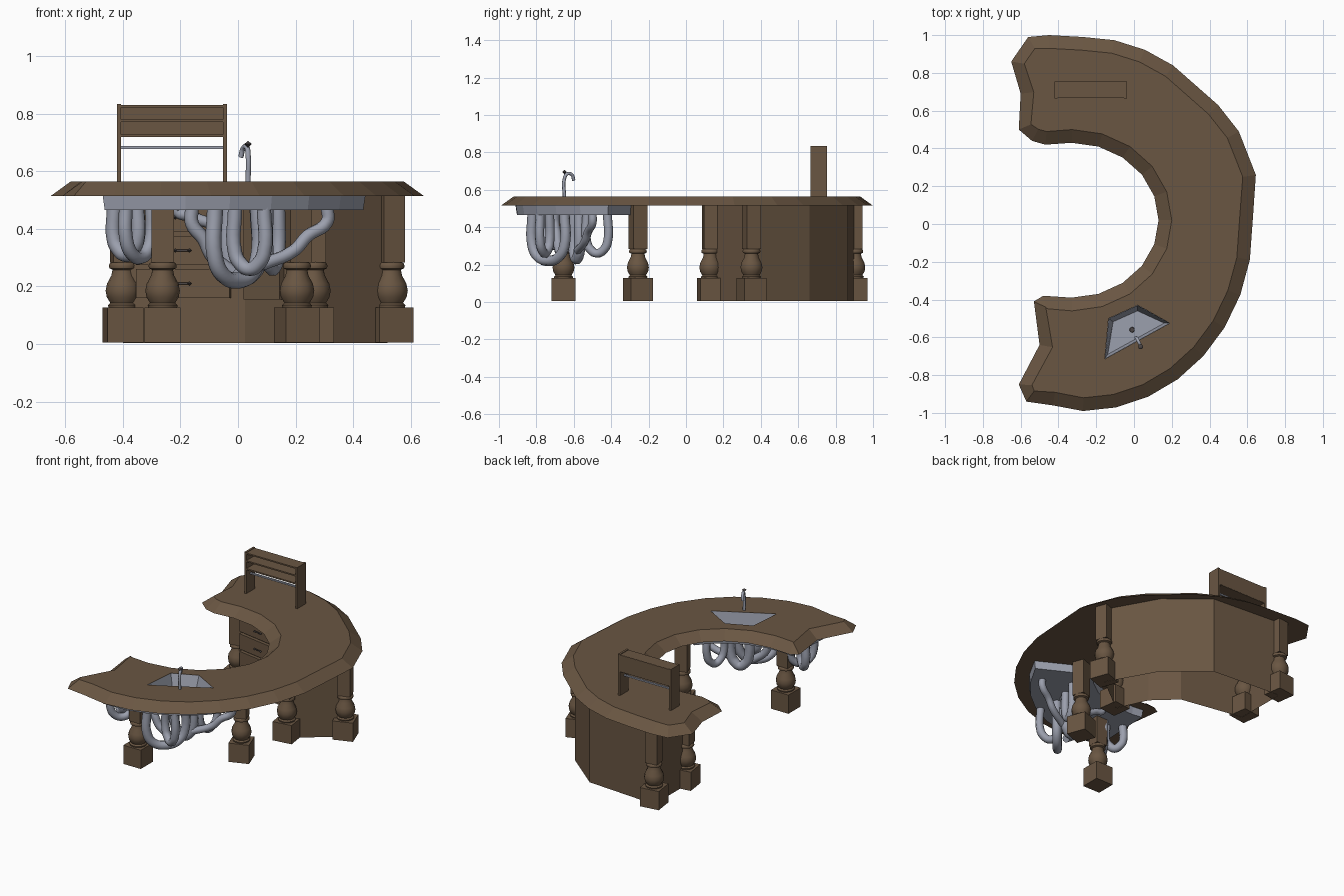
import bpy, bmesh, math
from mathutils import Vector, Matrix

if "Cube" in bpy.data.objects:
    bpy.data.objects.remove(bpy.data.objects["Cube"], do_unlink=True)


def make_material(name, color):
    mat = bpy.data.materials.new(name)
    mat.use_nodes = True
    rgba = (*color, 1)
    mat.diffuse_color = rgba
    mat.node_tree.nodes["Principled BSDF"].inputs["Base Color"].default_value = rgba
    return mat


wood = make_material("brown wood", (.143, .093, .055))
metal = make_material("grey metal", (.33, .35, .42))
dark = make_material("dark metal", (.07, .06, .06))


def activate(obj):
    bpy.ops.object.select_all(action="DESELECT")
    obj.select_set(True)
    bpy.context.view_layer.objects.active = obj


def finish(bm, name, mat, smooth=False):
    bmesh.ops.recalc_face_normals(bm, faces=bm.faces)
    mesh = bpy.data.meshes.new(name)
    bm.to_mesh(mesh)
    bm.free()
    obj = bpy.data.objects.new(name, mesh)
    bpy.context.collection.objects.link(obj)
    mesh.materials.append(mat)
    if smooth:
        activate(obj)
        bpy.ops.object.shade_smooth_by_angle(angle=math.radians(40))
    return obj


def arc(center, radii, start, end, steps):
    """Points along part of an ellipse, angles in degrees."""
    points = []
    for i in range(steps + 1):
        angle = math.radians(start + (end - start) * i / steps)
        points.append((center[0] + radii[0] * math.cos(angle),
                       center[1] + radii[1] * math.sin(angle)))
    return points


def inset(points, amount):
    """Move a counter-clockwise outline inwards."""
    result = []
    for i, point in enumerate(points):
        here = Vector(point)
        before = (here - Vector(points[i - 1])).normalized()
        after = (Vector(points[(i + 1) % len(points)]) - here).normalized()
        along = (before + after).normalized()
        result.append(tuple(here + Vector((-along.y, along.x)) * amount))
    return result


def prism(name, low, high, bottom_z, top_z, mat, bottom=True, top=True):
    bm = bmesh.new()
    lower = [bm.verts.new((x, y, bottom_z)) for x, y in low]
    upper = [bm.verts.new((x, y, top_z)) for x, y in high]
    for i in range(len(lower)):
        bm.faces.new((lower[i - 1], lower[i], upper[i], upper[i - 1]))
    if bottom:
        bm.faces.new(lower[::-1])
    if top:
        bm.faces.new(upper)
    return finish(bm, name, mat)


def box(name, center, size, mat, angle=0):
    bm = bmesh.new()
    place = Matrix.Translation(center) @ Matrix.Rotation(angle, 4, "Z") @ Matrix.Diagonal((*size, 1))
    bmesh.ops.create_cube(bm, size=1, matrix=place)
    return finish(bm, name, mat)


def lathe(name, profile, x, y, mat, steps=14):
    bm = bmesh.new()
    verts = [bm.verts.new((radius, 0, z)) for radius, z in profile]
    edges = [bm.edges.new(pair) for pair in zip(verts, verts[1:])]
    bmesh.ops.spin(bm, geom=verts + edges, cent=(0, 0, 0), axis=(0, 0, 1),
                   angle=math.tau, steps=steps)
    bmesh.ops.remove_doubles(bm, verts=bm.verts, dist=.0005)
    bmesh.ops.translate(bm, verts=bm.verts, vec=(x, y, 0))
    return finish(bm, name, mat, True)


def tube(name, points, radius, mat):
    curve = bpy.data.curves.new(name, "CURVE")
    curve.dimensions = "3D"
    curve.bevel_depth = radius
    curve.bevel_resolution = 2
    curve.resolution_u = 5
    curve.use_fill_caps = True
    spline = curve.splines.new("BEZIER")
    spline.bezier_points.add(len(points) - 1)
    for knot, point in zip(spline.bezier_points, points):
        knot.co = point
        knot.handle_left_type = knot.handle_right_type = "AUTO"
    obj = bpy.data.objects.new(name, curve)
    bpy.context.collection.objects.link(obj)
    curve.materials.append(mat)
    activate(obj)
    bpy.ops.object.convert(target="MESH")
    bpy.ops.object.shade_smooth_by_angle(angle=math.radians(50))


def cut(obj, cutter):
    mod = obj.modifiers.new("opening", "BOOLEAN")
    mod.operation = "DIFFERENCE"
    mod.solver = "EXACT"
    mod.object = cutter
    activate(obj)
    bpy.ops.object.modifier_apply(modifier=mod.name)


# Crescent counter with a sloping rim, a bulge on its back left and ragged ends
under, surface = .515, .565
outer_center, inner_center = (-.27, 0), (-.33, .02)
outer_radii = (.9, .99)
bulge = [(.63, .04), (.645, .26), (.555, .49), (.445, .63)]
back_end = [(-.45, 1), (-.56, .99), (-.65, .86), (-.6, .69), (-.61, .5), (-.54, .44), (-.47, .42)]
front_end = [(-.48, -.38), (-.53, -.41), (-.5, -.64), (-.61, -.85), (-.57, -.94), (-.43, -.96)]
outline = (arc(outer_center, outer_radii, -90, -11, 7) + bulge
           + arc(outer_center, outer_radii, 58, 90, 3) + back_end
           + arc(inner_center, (.46, .41), 90, -90, 10) + front_end)
counter = prism("counter", outline, inset(outline, .07), under, surface, wood)

# Metal tray under the sink end
tray_outline = (arc(outer_center, (.8, .915), -95, -27, 6)
                + arc(inner_center, (.53, .48), -33, -95, 5) + [(-.45, -.45), (-.47, -.85)])
tray = prism("sink_tray", inset(tray_outline, .008), tray_outline, .465, under, metal)

# Sunken basin with tapered walls
rim = [(-.135, -.5), (-.155, -.715), (.19, -.525), (.02, -.43)]
basin_floor = .48
cutter = prism("basin_cutter", rim, rim, basin_floor - .005, 1, metal)
for part in (counter, tray):
    cut(part, cutter)
bpy.data.objects.remove(cutter, do_unlink=True)
basin = prism("basin", inset(rim, .03), inset(rim, .001), basin_floor, surface - .001, metal, top=False)
basin.data.flip_normals()
lathe("drain", [(0, .484), (.012, .484), (.014, basin_floor)], -.01, -.56, dark)

# Faucet
tap_x, tap_y = .035, -.65
tube("faucet_spout", [(tap_x, tap_y, surface), (tap_x, tap_y, .66), (.03, -.635, .685),
                      (.018, -.61, .68), (.01, -.6, .65)], .009, metal)
lathe("faucet_knob", [(0, .682), (.013, .695), (0, .706)], tap_x, tap_y, dark)

# Turned legs: foot block, turned vase, square post
vase = [(.05, .125), (.052, .135), (.044, .143), (.056, .163), (.06, .185), (.055, .21),
        (.04, .238), (.036, .258), (.047, .263), (.049, .272), (.046, .28), (.038, .285)]
legs = [(-.262, -.655, 0), (.205, -.257, 20), (.262, .13, 8), (.53, .35, 20),
        (-.4, .57, 8), (-.4, .9, 8)]
for x, y, turn in legs:
    angle = math.radians(turn)
    box("leg_foot", (x, y, .066), (.126, .126, .122), wood, angle)
    lathe("leg_vase", vase, x, y, wood)
    box("leg_post", (x, y, .399), (.078, .078, .232), wood, angle)

# Cabinet body, open underneath
body = [(-.4, .55), (.025, .475), (.17, .34), (.26, .14), (.52, .34), (.34, .66), (.09, .865), (-.4, .9)]
prism("cabinet", body, body, .004, under, wood, bottom=False)


def front_panel(name, side, z, height, width, handle=False):
    """Plate standing proud of one side of the cabinet."""
    start, end = Vector(body[side]), Vector(body[side + 1])
    along = (end - start).normalized()
    outward = Vector((along.y, -along.x))
    center = (start + end) / 2
    box(name, (*(center + outward * .012), z), (width, .022, height), wood,
        math.atan2(along.y, along.x))
    if handle:
        ends = [center + outward * .035 + along * shift for shift in (-.025, .025)]
        tube("handle", [(*end, z) for end in ends], .004, dark)
        for end in ends:
            lathe("handle_knob", [(0, z - .007), (.008, z), (0, z + .007)], end.x, end.y, dark, 8)


# Drawers and door on the inner side
for row in range(3):
    front_panel("drawer", 0, .21 + row * .115, .1, .33, True)
front_panel("cabinet_door", 1, .325, .34, .17)

# Letter rack on the counter
rack_x, rack_y, half = -.229, .71, .184
for side in (-1, 1):
    box("rack_side", (rack_x + side * half, rack_y, .698), (.014, .09, .272), wood)
for z in (.724, .776, .826):
    box("rack_shelf", (rack_x, rack_y, z), (half * 2, .086, .009), wood)
box("rack_back", (rack_x, rack_y + .039, .775), (half * 2, .01, .108), wood)
box("rack_rod", (rack_x, rack_y, .683), (half * 2, .012, .009), metal)


def trap_pipe(start, end, depth, radius):
    """U-shaped pipe hanging from the tray between two points."""
    a, b = Vector(start), Vector(end)
    bend = depth + min((b - a).length / 2, .08)
    tube("trap_pipe", [(*a, under - .04), (*a, bend), (*a.lerp(b, .18), depth + .02),
                       (*a.lerp(b, .5), depth), (*a.lerp(b, .82), depth + .02),
                       (*b, bend), (*b, under - .04)], radius, metal)


def elbow_pipe(start, end, z, radius):
    """Pipe that drops from the tray and sweeps sideways to its end."""
    a, b = Vector(start), Vector(end)
    drop = under - .04 - z
    tube("elbow_pipe", [(*a, under - .04), (*a, z + drop * .75), (*a.lerp(b, .3), z + drop * .5),
                        (*a.lerp(b, .5), z + drop * .25), (*b, z)], radius, metal)


# Tangle of drain pipes
trap_pipe((-.43, -.62), (-.35, -.68), .31, .026)
trap_pipe((-.39, -.76), (-.3, -.64), .3, .024)
trap_pipe((-.08, -.82), (.07, -.65), .22, .028)
trap_pipe((.07, -.57), (-.03, -.6), .23, .03)
trap_pipe((-.01, -.73), (.09, -.78), .26, .025)
trap_pipe((.14, -.42), (.1, -.53), .26, .024)
elbow_pipe((.31, -.5), (.08, -.58), .275, .022)
elbow_pipe((-.21, -.55), (-.05, -.57), .415, .02)
elbow_pipe((-.16, -.7), (-.02, -.67), .25, .024)
